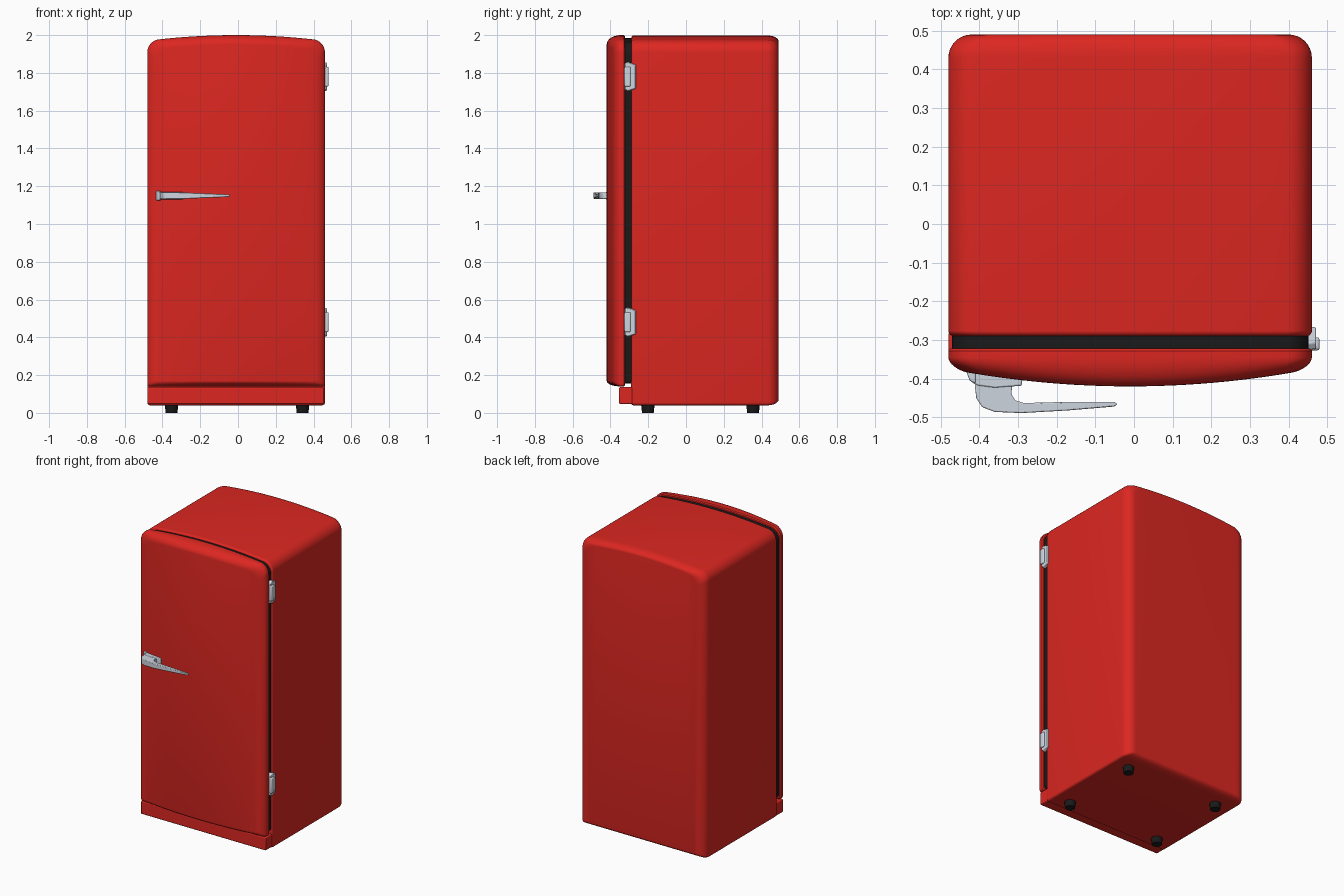
import bpy, bmesh
from math import sin, cos, pi, sqrt, radians

if "Cube" in bpy.data.objects:
    bpy.data.objects.remove(bpy.data.objects["Cube"])

CX, HW = -0.01, 0.47          # cabinet centre and half width


def material(name, rgb):
    m = bpy.data.materials.new(name)
    m.diffuse_color = (*rgb, 1)
    m.use_nodes = True
    m.node_tree.nodes["Principled BSDF"].inputs["Base Color"].default_value = m.diffuse_color
    return m


RED = material("red_enamel", (0.72, 0.02, 0.015))
BLACK = material("black_rubber", (0.01, 0.01, 0.01))
CHROME = material("chrome", (0.62, 0.67, 0.74))


def finish(name, bm, mat, angle=35, bevel=0):
    bmesh.ops.recalc_face_normals(bm, faces=bm.faces)
    me = bpy.data.meshes.new(name)
    bm.to_mesh(me)
    bm.free()
    ob = bpy.data.objects.new(name, me)
    bpy.context.collection.objects.link(ob)
    me.materials.append(mat)
    if bevel:
        b = ob.modifiers.new("bevel", 'BEVEL')
        b.width, b.segments, b.limit_method = bevel, 2, 'ANGLE'
    bpy.ops.object.select_all(action='DESELECT')
    bpy.context.view_layer.objects.active = ob
    ob.select_set(True)
    bpy.ops.object.shade_smooth_by_angle(angle=radians(angle))
    return ob


def corner(e, r):
    return r - sqrt(max(0, r * r - (r - e) ** 2)) if e < r else 0


def arched_outline(ix, it, ib, z0, z1, rt, rb, sag):
    """Columns of an arched-top rounded rectangle: (x, z_bottom, z_top)."""
    w = HW - ix
    near = [rt * (1 - cos(pi / 2 * i / 10)) for i in range(11)]
    mid = [rt + (2 * w - 2 * rt) * i / 20 for i in range(1, 20)]
    cols = []
    for e in near + mid + [2 * w - n for n in reversed(near)]:
        d = min(e, 2 * w - e)
        x = -w + e
        top = z1 - it - sag * (x / w) ** 2 - corner(d, rt)
        cols.append((CX + x, z0 + ib + corner(d, rb), top))
    return cols


def arched_loft(name, rings, mat, **shape):
    """Loft rings (y function of x, side / top / bottom inset), capped by vertical strips."""
    bm = bmesh.new()
    loops = []
    for fy, ix, it, ib in rings:
        cols = arched_outline(ix, it, ib, **shape)
        top = [bm.verts.new((x, fy(x), t)) for x, b, t in cols]
        bot = [bm.verts.new((x, fy(x), b)) for x, b, t in cols]
        loops.append((top, bot))
    for (t0, b0), (t1, b1) in zip(loops, loops[1:]):
        l0, l1 = t0 + b0[::-1], t1 + b1[::-1]
        for i in range(len(l0)):
            j = (i + 1) % len(l0)
            bm.faces.new((l0[i], l0[j], l1[j], l1[i]))
    for t, b in (loops[0], loops[-1]):
        for i in range(len(t) - 1):
            bm.faces.new((t[i], t[i + 1], b[i + 1], b[i]))
    return finish(name, bm, mat)


def flat(y):
    return lambda x: y


# Cabinet body: small front rounding, broad rounding at the back
arc = [pi / 2 * i / 8 for i in range(9)]
rings = [(flat(-0.276 - 0.014 * cos(a)), *[0.014 * (1 - sin(a))] * 3) for a in arc]
rings += [(flat(0.43 + 0.06 * sin(a)), 0.06 * (1 - cos(a)),
           0.03 * (1 - cos(a)), 0.03 * (1 - cos(a))) for a in arc]
arched_loft("cabinet_body", rings, RED, z0=0.04, z1=1.998, rt=0.06, rb=0.015, sag=0.03)

# Door gasket
arched_loft("door_gasket", [(flat(y), 0, 0, 0) for y in (-0.33, -0.28)], BLACK,
            z0=0.155, z1=1.985, rt=0.06, rb=0.02, sag=0.03).scale.x = 0.98


# Bowed door
def bow(a):
    return lambda x: -0.345 + (-0.03 - 0.045 * (1 - ((x - CX) / HW) ** 2)) * sin(a)


rings = [(flat(-0.322), 0.006, 0.006, 0.006), (flat(-0.328), 0, 0, 0)]
rings += [(bow(a), 0.05 * (1 - cos(a)), 0.05 * (1 - cos(a)), 0.03 * (1 - cos(a))) for a in arc]
arched_loft("door", rings, RED, z0=0.14, z1=2.0, rt=0.06, rb=0.015, sag=0.03)


def box(name, lo, hi, mat, bevel):
    bm = bmesh.new()
    bmesh.ops.create_cube(bm, size=1)
    for v in bm.verts:
        v.co = [lo[k] if v.co[k] < 0 else hi[k] for k in range(3)]
    return finish(name, bm, mat, bevel=bevel)


# Kick plate under the door
box("kick_plate", (-0.48, -0.354, 0.047), (0.455, -0.28, 0.136), RED, 0.006)

# Feet
for side, x in (("left", -0.352), ("right", 0.342)):
    for end, y in (("front", -0.202), ("back", 0.355)):
        bm = bmesh.new()
        bmesh.ops.create_cone(bm, cap_ends=True, segments=24, radius1=0.031,
                              radius2=0.036, depth=0.045)
        bmesh.ops.translate(bm, verts=bm.verts, vec=(x, y, 0.0225))
        finish(f"{end}_{side}_foot", bm, BLACK)


def prism(name, low, high, mat, bevel):
    """Solid between two matching outlines of 3D points."""
    bm = bmesh.new()
    a = [bm.verts.new(p) for p in low]
    b = [bm.verts.new(p) for p in high]
    bm.faces.new(a)
    bm.faces.new(b)
    for i in range(len(a)):
        j = (i + 1) % len(a)
        bm.faces.new((a[i], a[j], b[j], b[i]))
    return finish(name, bm, mat, bevel=bevel)


# Hinges: a flared plate with a raised knuckle
plate = [(-0.327, -0.07), (-0.31, -0.08), (-0.263, -0.066),
         (-0.263, 0.066), (-0.31, 0.08), (-0.327, 0.07)]
for name, z in (("lower", 0.48), ("upper", 1.78)):
    prism(f"{name}_hinge_plate", [(0.445, y, z + h) for y, h in plate],
          [(0.471, -0.295 + (y + 0.295) * 0.85, z + h * 0.93) for y, h in plate], CHROME, 0.003)
    box(f"{name}_hinge_knuckle", (0.445, -0.327, z - 0.052), (0.48, -0.293, z + 0.052),
        CHROME, 0.006)

# Handle base
base = [(-0.44, -0.365), (-0.425, -0.405), (-0.405, -0.418), (-0.36, -0.424),
        (-0.29, -0.418), (-0.29, -0.385)]
prism("handle_base", [(x, y, 1.13) for x, y in base],
      [(x, y, 1.17) for x, y in base], CHROME, 0.004)
cap = [(-0.44, -0.365), (-0.425, -0.405), (-0.41, -0.412), (-0.41, -0.365)]
prism("handle_base_cap", [(x, y, 1.125) for x, y in cap],
      [(x, y, 1.175) for x, y in cap], CHROME, 0.003)

# Tapered handle lever
lever = [(-0.412, -0.415), (-0.408, -0.45), (-0.392, -0.474), (-0.36, -0.486), (-0.29, -0.489),
         (-0.17, -0.482), (-0.05, -0.472), (-0.043, -0.466), (-0.05, -0.46), (-0.17, -0.46),
         (-0.285, -0.463), (-0.307, -0.456), (-0.317, -0.44), (-0.315, -0.415)]


def lever_side(s):
    return [(x, y, 1.15 + s * (0.006 + 0.012 * min(1, (-0.043 - x) / 0.27))) for x, y in lever]


prism("handle_lever", lever_side(-1), lever_side(1), CHROME, 0.003)
